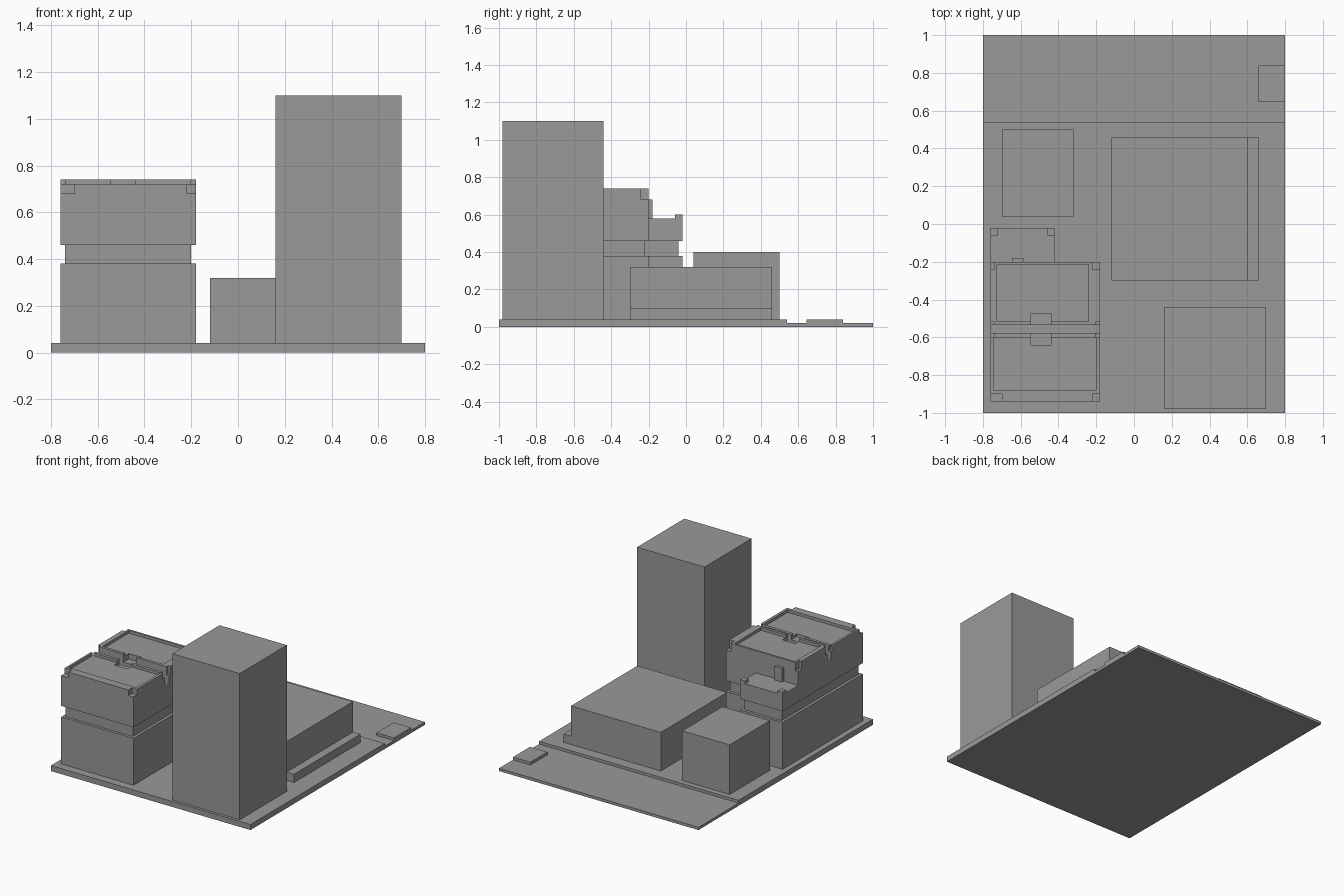
import bpy, bmesh
from mathutils import Vector

if "Cube" in bpy.data.objects:
    bpy.data.objects.remove(bpy.data.objects["Cube"])

grey = bpy.data.materials.new("model grey")
grey.use_nodes = True
colour = (0.32, 0.32, 0.32, 1)
grey.diffuse_color = colour
grey.node_tree.nodes["Principled BSDF"].inputs["Base Color"].default_value = colour


def finish(name, bm):
    bmesh.ops.recalc_face_normals(bm, faces=bm.faces)
    mesh = bpy.data.meshes.new(name)
    bm.to_mesh(mesh)
    bm.free()
    mesh.materials.append(grey)
    obj = bpy.data.objects.new(name, mesh)
    bpy.context.collection.objects.link(obj)
    return obj


def prism(name, points, axis, low, high):
    """Extrude a 2D outline along an axis: 0 = x (y, z), 1 = y (x, z), 2 = z (x, y)."""
    bm = bmesh.new()
    verts = []
    for point in points:
        co = list(point)
        co.insert(axis, low)
        verts.append(bm.verts.new(co))
    face = bm.faces.new(verts)
    shift = Vector((0, 0, 0))
    shift[axis] = high - low
    result = bmesh.ops.extrude_face_region(bm, geom=[face])
    moved = [v for v in result["geom"] if isinstance(v, bmesh.types.BMVert)]
    bmesh.ops.translate(bm, verts=moved, vec=shift)
    return finish(name, bm)


def box(name, x0, x1, y0, y1, z0, z1):
    return prism(name, [(x0, y0), (x1, y0), (x1, y1), (x0, y1)], 2, z0, z1)


def cut(target, *bounds):
    """Remove a box-shaped volume from the target."""
    cutter = box("cutter", *bounds)
    cutter.hide_render = True
    mod = target.modifiers.new("cut", 'BOOLEAN')
    mod.operation = 'DIFFERENCE'
    mod.solver = 'EXACT'
    mod.object = cutter
    bpy.context.view_layer.objects.active = target
    bpy.ops.object.modifier_apply(modifier=mod.name)
    bpy.data.objects.remove(cutter)


# Ground slab with a lower strip at the back, and its small pad
prism("ground_slab", [(-1, 0), (1, 0), (1, .02), (.54, .02), (.54, .04), (-1, .04)], 0, -.8, .8)
box("corner_pad", .66, .8, .645, .84, .02, .04)

# Plain buildings
box("tower", .16, .70, -.98, -.44, .04, 1.10)
box("back_building", -.70, -.32, .04, .50, .04, .40)
prism("low_building", [(-.12, .04), (.66, .04), (.66, .10), (.60, .10), (.60, .32), (-.12, .32)],
      1, -.30, .46)


# Stepped building: lower storeys and recessed neck share an L-shaped plan
def plan(inset):
    i = inset
    return [(-.76 + i, -.94 + i), (-.18 - i, -.94 + i), (-.18 - i, -.20 - i),
            (-.42 - i, -.20 - i), (-.42 - i, -.02 - i), (-.76 + i, -.02 - i)]


prism("lower_storeys", plan(0), 2, .04, .38)
prism("recessed_storey", plan(.02), 2, .38, .46)

# Upper storeys, split by a groove and stepping down to the back wing
upper = prism("upper_storeys", [(-.94, .46), (-.20, .46), (-.20, .74), (-.535, .74), (-.535, .62),
                                (-.578, .62), (-.578, .72), (-.94, .72)], 0, -.76, -.18)
TOP = .80
# Sunken roof floors inside the parapets
cut(upper, -.745, -.20, -.88, -.60, .70, TOP)
cut(upper, -.725, -.24, -.515, -.215, .72, TOP)
# Notch in the middle, spanning the groove
cut(upper, -.545, -.44, -.64, -.475, .68, TOP)
# Corner notches: x0, x1, y0, y1
for x0, x1, y0, y1 in [(-.80, -.70, -.98, -.90), (-.22, -.14, -.98, -.90),
                       (-.80, -.74, -.60, -.515), (-.20, -.14, -.60, -.515),
                       (-.80, -.74, -.24, -.16), (-.22, -.14, -.24, -.16)]:
    cut(upper, x0, x1, y0, y1, .68, TOP)

# Back wing with corner posts and a small stair box
box("back_wing", -.76, -.42, -.20, -.02, .46, .58)
for side, x in (("right", -.76), ("left", -.46)):
    box("wing_post_" + side, x, x + .04, -.06, -.02, .58, .60)
box("stair_box", -.645, -.585, -.215, -.18, .58, .68)
